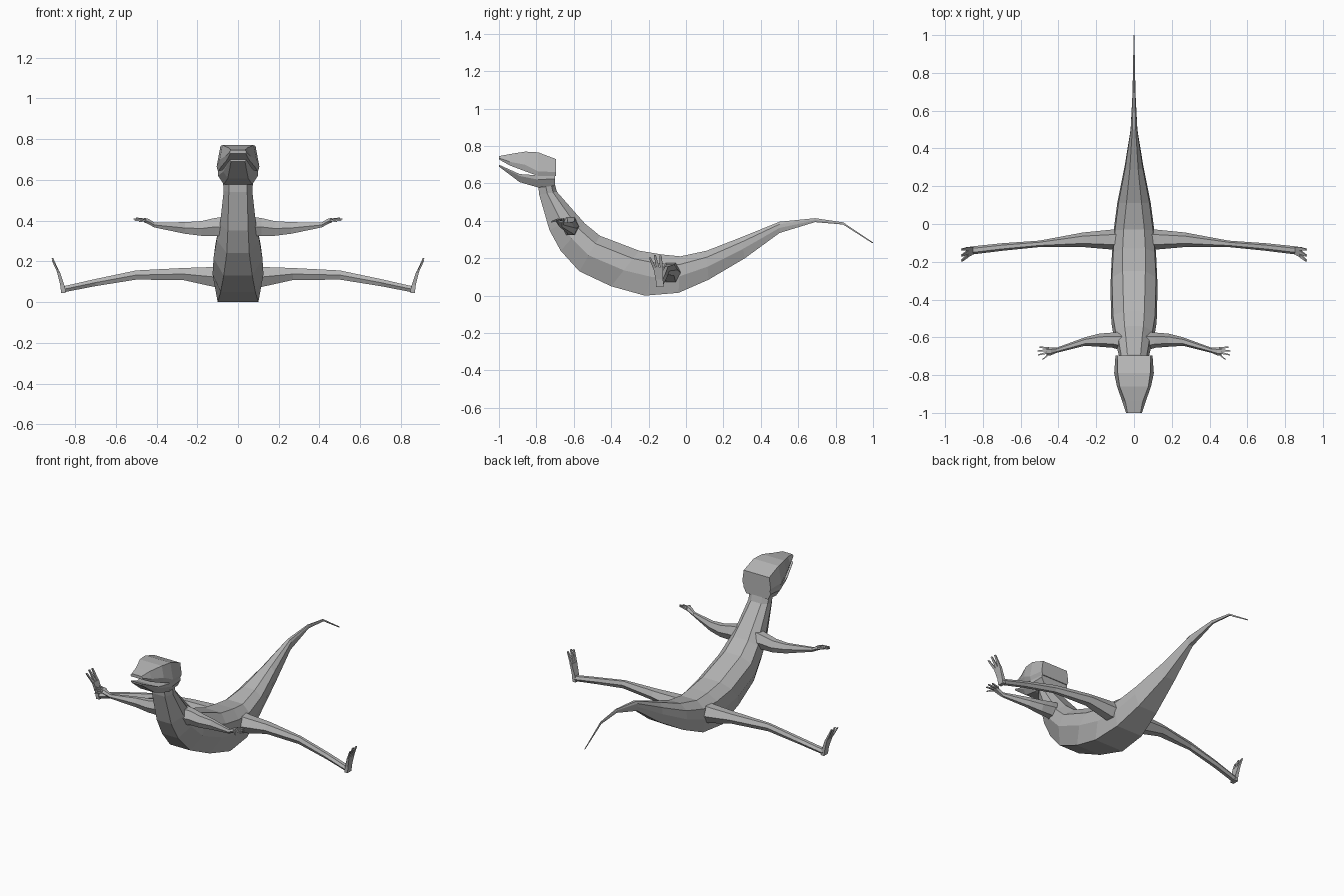
import bpy
import bmesh
from mathutils import Vector

grey = bpy.data.materials.new("warm_grey_skin")
grey.diffuse_color = (0.46, 0.46, 0.46, 1)


def loft(name, rings, mirror=False):
    """Skin a list of equal-length point rings and cap both ends."""
    bm = bmesh.new()
    loops = [[bm.verts.new(p) for p in r] for r in rings]
    n = len(loops[0])
    for a, b in zip(loops, loops[1:]):
        for i in range(n):
            j = (i + 1) % n
            bm.faces.new((a[i], a[j], b[j], b[i]))
    bm.faces.new(loops[0][::-1])
    bm.faces.new(loops[-1])
    bmesh.ops.recalc_face_normals(bm, faces=bm.faces[:])
    me = bpy.data.meshes.new(name)
    bm.to_mesh(me)
    bm.free()
    me.materials.append(grey)
    ob = bpy.data.objects.new(name, me)
    bpy.context.collection.objects.link(ob)
    if mirror:
        ob.modifiers.new("mirror", 'MIRROR')
    return ob


def both_sides(half):
    """Close a right-hand half outline (top to bottom) with its reflection."""
    return half + [(-x, y, z) for x, y, z in reversed(half)]


# Body: back point (y, z), belly point (y, z), half widths of back, flank, belly
body = [
    (-.705, .61, -.79, .59, .035, .075, .045),
    (-.69, .555, -.785, .54, .035, .070, .045),
    (-.58, .43, -.73, .35, .045, .088, .05),
    (-.54, .385, -.67, .24, .05, .105, .055),
    (-.46, .32, -.57, .13, .055, .120, .07),
    (-.25, .24, -.40, .05, .06, .125, .085),
    (-.13, .22, -.22, .00, .06, .118, .10),
    (-.03, .21, -.04, .015, .055, .108, .09),
    (.11, .24, .12, .085, .04, .088, .065),
    (.29, .31, .315, .20, .022, .050, .035),
    (.50, .395, .50, .335, .009, .018, .013),
    (.69, .414, .69, .393, .004, .008, .005),
    (.84, .392, .84, .38, .003, .005, .003),
    (1.0, .285, .997, .28, .001, .002, .001),
]
rings = []
for ty, tz, by, bz, tw, fw, bw in body:
    def at(w, t):
        return (w, ty + (by - ty) * t, tz + (bz - tz) * t)
    rings.append(both_sides([at(tw, 0), at(fw * .93, .22), at(fw, .55), at(bw, 1)]))
loft("body_and_tail", rings)

# Head and lower jaw: y, then (half width, z) from top to bottom
skull = [
    (-.695, (.088, .73), (.098, .66), (.090, .640)),
    (-.79, (.086, .766), (.105, .665), (.098, .640)),
    (-.86, (.076, .770), (.090, .70), (.082, .665)),
    (-.94, (.046, .757), (.062, .715), (.056, .695)),
    (-1.0, (.034, .746), (.042, .736), (.038, .728)),
]
jaw = [
    (-.70, (.090, .645), (.094, .625), (.075, .588)),
    (-.79, (.098, .643), (.098, .620), (.070, .578)),
    (-.89, (.074, .650), (.072, .640), (.050, .607)),
    (-1.0, (.040, .700), (.040, .697), (.034, .690)),
]
for name, rows in (("upper_head", skull), ("lower_jaw", jaw)):
    loft(name, [both_sides([(w, y, z) for w, z in pts]) for y, *pts in rows])


def limb(name, stations):
    """Six-sided limb along x from stations (x, y front, y back, z low, z high)."""
    out = []
    for x, y0, y1, z0, z1 in stations:
        zm, q = (z0 + z1) / 2, (y1 - y0) * .25
        out.append([(x, y0, zm), (x, y0 + q, z1), (x, y1 - q, z1),
                    (x, y1, zm), (x, y1 - q, z0), (x, y0 + q, z0)])
    loft(name, out, True)


def digit(name, a, b, side, thick, tip=.5):
    """Tapering four-sided strip from a to b."""
    a, b, side, thick = map(Vector, (a, b, side, thick))
    loft(name, [[p + side * s * k + thick * t * k
                 for s, t in ((-1, -1), (1, -1), (1, 1), (-1, 1))]
                for p, k in ((a, 1), (b, tip))], True)


# Arms with four-fingered hands
limb("arm", [
    (.06, -.67, -.57, .32, .42),
    (.115, -.655, -.575, .325, .412),
    (.18, -.65, -.58, .325, .397),
    (.26, -.645, -.60, .335, .392),
    (.41, -.682, -.655, .366, .390),
    (.44, -.695, -.653, .382, .408),
    (.462, -.698, -.652, .392, .414),
])
for i, (y0, x1, y1, z1) in enumerate([
        (-.657, .50, -.652, .412), (-.668, .512, -.672, .408),
        (-.680, .508, -.693, .402), (-.690, .485, -.718, .395)]):
    digit(f"finger_{i + 1}", (.452, y0, .403), (x1, y1, z1),
          (0, .006, 0), (0, 0, .006))

# Splayed legs
limb("leg", [
    (.05, -.14, -.02, .07, .18),
    (.12, -.135, -.03, .075, .172),
    (.27, -.122, -.045, .108, .167),
    (.50, -.122, -.088, .110, .155),
    (.70, -.142, -.102, .078, .113),
    (.845, -.160, -.117, .050, .080),
    (.868, -.158, -.122, .048, .078),
])

# Upturned feet with three long toes
foot = []
for x, z, y0, y1, t in [(.857, .045, -.16, -.12, .011),
                        (.863, .085, -.162, -.122, .010),
                        (.882, .15, -.175, -.122, .007)]:
    foot.append([(x - t, y0, z), (x + t, y0, z), (x + t, y1, z), (x - t, y1, z)])
loft("foot", foot, True)
for i, (y0, y1, z1) in enumerate([(-.166, -.194, .205),
                                  (-.149, -.167, .217), (-.131, -.136, .215)]):
    digit(f"toe_{i + 1}", (.880, y0, .143), (.911, y1, z1),
          (0, .009, 0), (.006, 0, 0), .6)
